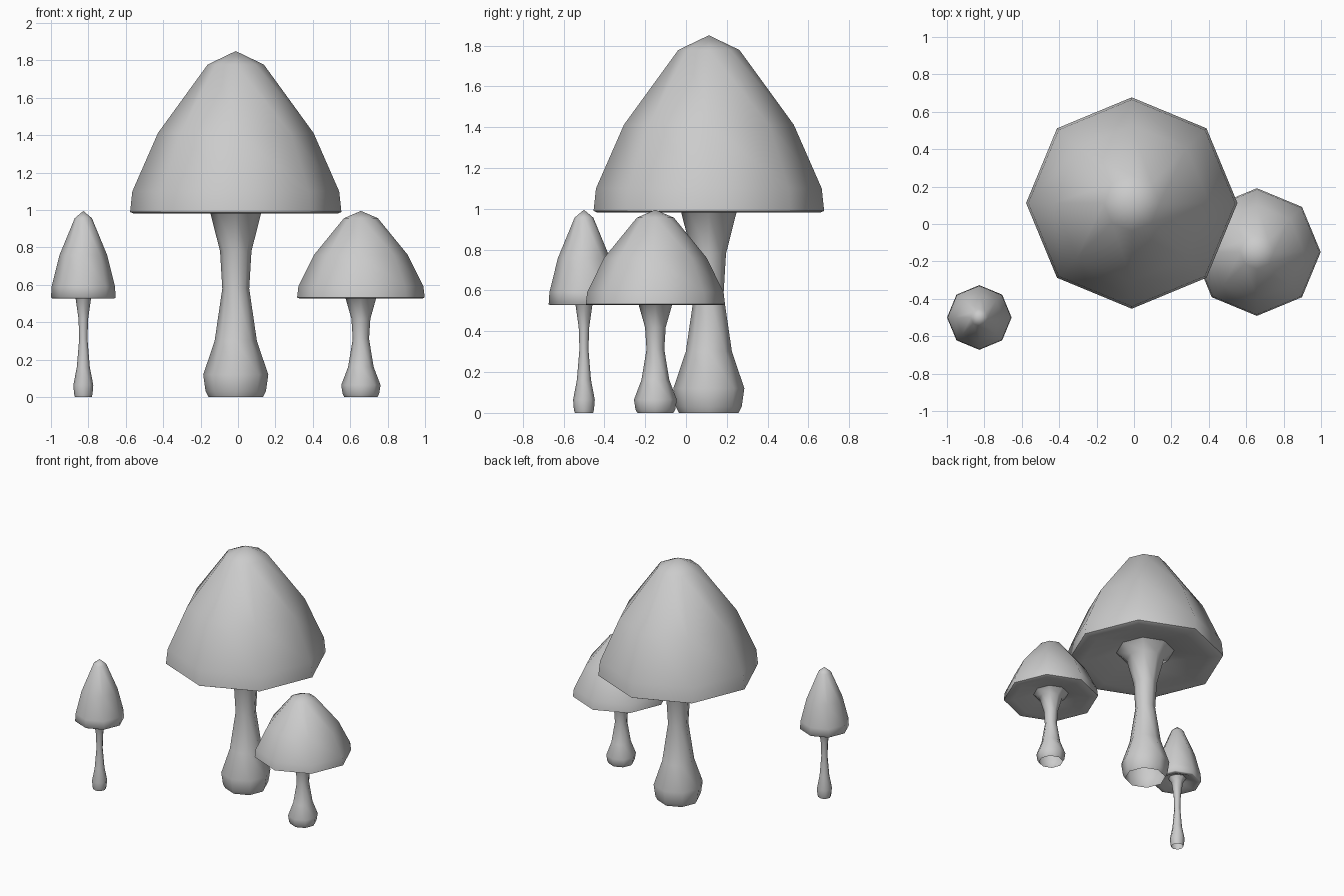
import bpy, bmesh
from math import cos, sin, pi, radians

if "Cube" in bpy.data.objects:
    bpy.data.objects.remove(bpy.data.objects["Cube"])

SIDES = 8

# profiles of the large mushroom as (radius, height)
CAP = [(0, 1.85), (0.15, 1.778), (0.416, 1.412), (0.553, 1.10), (0.565, 0.99),
       (0.548, 0.982), (0.455, 0.985), (0.21, 1.05)]
STEM = [(0.21, 1.05), (0.136, 0.985), (0.084, 0.78), (0.072, 0.58),
        (0.113, 0.30), (0.174, 0.12), (0.161, 0.03), (0.146, 0)]


def revolve(name, profile, x, y, width, height):
    """Turn a top-down profile into an eight-sided surface."""
    bm = bmesh.new()
    rings = []
    for r, z in profile:
        n = SIDES if r > 0 else 1
        rings.append([bm.verts.new((r * width * cos(2 * pi * i / SIDES),
                                    r * width * sin(2 * pi * i / SIDES),
                                    z * height)) for i in range(n)])
    for a, b in zip(rings, rings[1:]):
        for i in range(SIDES):
            j = (i + 1) % SIDES
            if len(a) == 1:
                bm.faces.new((a[0], b[i], b[j]))
            else:
                bm.faces.new((a[i], b[i], b[j], a[j]))
    mesh = bpy.data.meshes.new(name)
    bm.to_mesh(mesh)
    bm.free()
    ob = bpy.data.objects.new(name, mesh)
    ob.location = (x, y, 0)
    bpy.context.collection.objects.link(ob)
    bpy.ops.object.select_all(action='DESELECT')
    ob.select_set(True)
    bpy.context.view_layer.objects.active = ob
    bpy.ops.object.shade_smooth_by_angle(angle=radians(62))


# large, medium and small mushroom: position, width scale, height scale
for size, x, y, w, h in [("large", -0.012, 0.112, 1, 1),
                         ("medium", 0.657, -0.15, 0.604, 0.538),
                         ("small", -0.827, -0.5, 0.306, 0.538)]:
    revolve(size + "_cap", CAP, x, y, w, h)
    revolve(size + "_stem", STEM, x, y, w, h)
